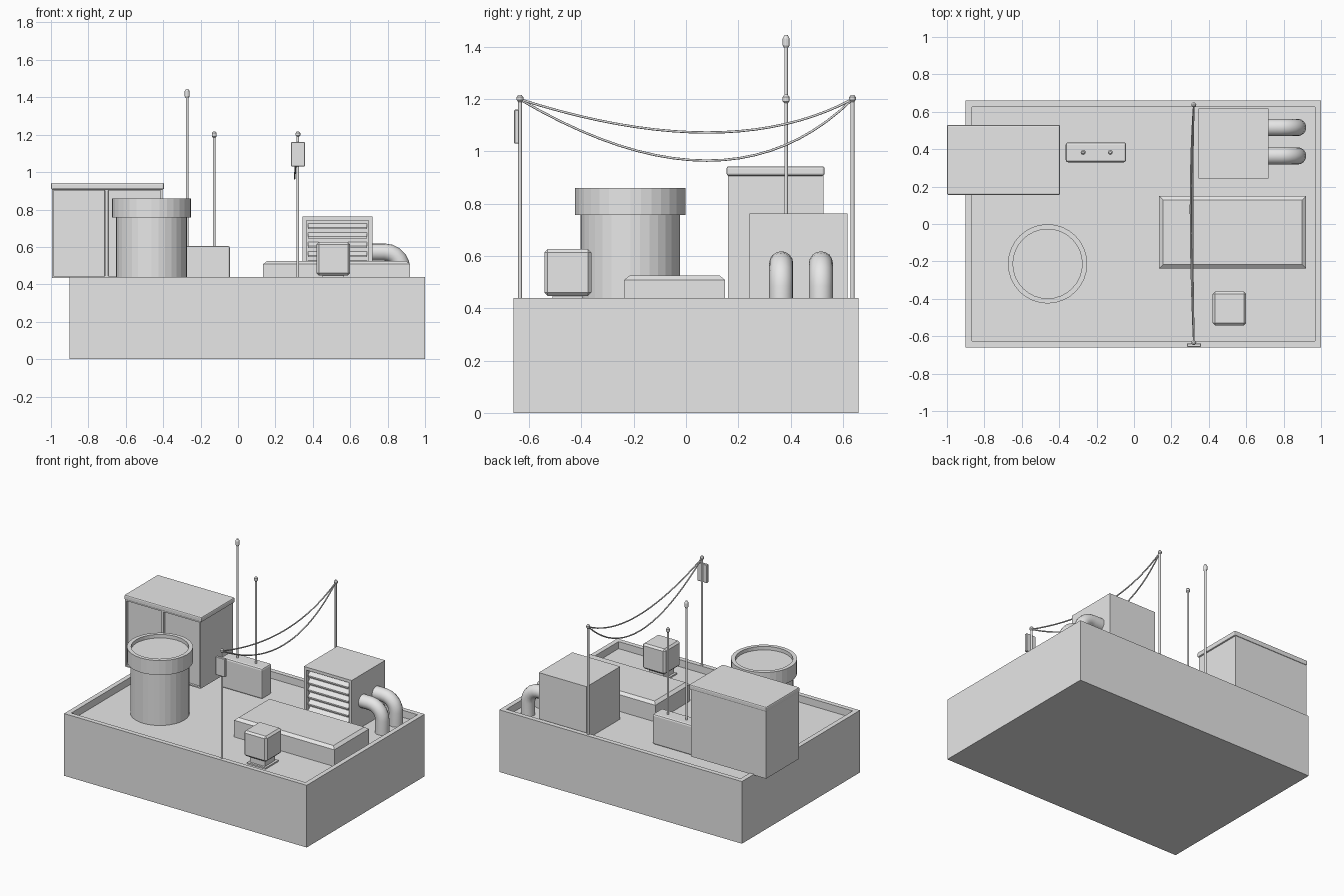
import bpy, bmesh, math
from mathutils import Vector

if "Cube" in bpy.data.objects:
    bpy.data.objects.remove(bpy.data.objects["Cube"])

grey = bpy.data.materials.new("plain grey")
grey.diffuse_color = (0.8, 0.8, 0.8, 1)
grey.use_nodes = True
grey.node_tree.nodes["Principled BSDF"].inputs["Base Color"].default_value = grey.diffuse_color
FLOOR = 0.39


def finish(name, bm):
    me = bpy.data.meshes.new(name)
    bmesh.ops.recalc_face_normals(bm, faces=bm.faces)
    bm.to_mesh(me)
    bm.free()
    ob = bpy.data.objects.new(name, me)
    me.materials.append(grey)
    bpy.context.collection.objects.link(ob)
    return ob


def box_bm(x0, x1, y0, y1, z0, z1, bevel=0, segments=1):
    bm = bmesh.new()
    bmesh.ops.create_cube(bm, size=1)
    for v in bm.verts:
        v.co = ((x0 + x1) / 2 + v.co.x * (x1 - x0),
                (y0 + y1) / 2 + v.co.y * (y1 - y0),
                (z0 + z1) / 2 + v.co.z * (z1 - z0))
    if bevel:
        bmesh.ops.bevel(bm, geom=bm.edges[:], offset=bevel,
                        segments=segments, profile=0.5, affect='EDGES')
    return bm


def box(name, *dims, **kw):
    return finish(name, box_bm(*dims, **kw))


def face_towards(bm, direction):
    bm.normal_update()
    return max(bm.faces, key=lambda f: f.normal.dot(Vector(direction)) + 0.01 * f.calc_area())


def lathe(name, x, y, profile, sides):
    """Spin (radius, z) points round a vertical axis; open ends are capped."""
    bm = bmesh.new()
    rings = [[bm.verts.new((x + r * math.cos(2 * math.pi * i / sides),
                            y + r * math.sin(2 * math.pi * i / sides), z))
              for i in range(sides)] for r, z in profile]
    for a, b in zip(rings, rings[1:]):
        for i in range(sides):
            j = (i + 1) % sides
            bm.faces.new((a[i], a[j], b[j], b[i]))
    bm.faces.new(rings[0])
    bm.faces.new(rings[-1])
    return finish(name, bm)


def tube(name, points, radius, sides):
    """Sweep a round section along a path using a bevelled curve turned to mesh."""
    cu = bpy.data.curves.new(name, 'CURVE')
    cu.dimensions = '3D'
    cu.bevel_depth = radius
    cu.bevel_resolution = sides // 2 - 2
    cu.use_fill_caps = True
    sp = cu.splines.new('POLY')
    sp.points.add(len(points) - 1)
    for p, co in zip(sp.points, points):
        p.co = (*co, 1)
    cu.materials.append(grey)
    ob = bpy.data.objects.new(name, cu)
    bpy.context.collection.objects.link(ob)
    bpy.ops.object.select_all(action='DESELECT')
    ob.select_set(True)
    bpy.context.view_layer.objects.active = ob
    bpy.ops.object.convert(target='MESH')
    return bpy.context.object


# roof block with parapet around a sunken floor
bm = box_bm(-0.9, 1.0, -0.66, 0.66, 0, 0.44)
top = face_towards(bm, (0, 0, 1))
bmesh.ops.inset_region(bm, faces=[top], thickness=0.047)
ext = bmesh.ops.extrude_discrete_faces(bm, faces=[top])["faces"]
bmesh.ops.translate(bm, verts=ext[0].verts[:], vec=(0, 0, FLOOR - 0.44))
finish("roof_block", bm)

# shed: body cut in two bays, each with a recessed door panel, and a lid
bm = box_bm(-0.995, -0.405, 0.16, 0.525, 0.434, 0.91)
bmesh.ops.bisect_plane(bm, geom=bm.verts[:] + bm.edges[:] + bm.faces[:],
                       plane_co=(-0.703, 0, 0), plane_no=(1, 0, 0))
bm.normal_update()
doors = [f for f in bm.faces if f.normal.y < -0.9]
bmesh.ops.inset_individual(bm, faces=doors, thickness=0.013)
bmesh.ops.inset_individual(bm, faces=doors, thickness=0.0005, depth=-0.015)
finish("shed_body", bm)
box("shed_lid", -1.0, -0.395, 0.155, 0.53, 0.907, 0.943, bevel=0.008, segments=2)

# water tank with a wider rim and sunken top
lathe("water_tank", -0.462, -0.213,
      [(0.19, FLOOR), (0.19, 0.757), (0.212, 0.757), (0.212, 0.86),
       (0.185, 0.86), (0.185, 0.835)], 32)

# antenna cabinet with two whip antennas
box("antenna_cabinet", -0.365, -0.042, 0.33, 0.437, FLOOR, 0.605, bevel=0.012, segments=2)
for name, x, z, cap in (("tall_antenna", -0.272, 1.445, 0.05),
                        ("short_antenna", -0.127, 1.217, 0.032)):
    lathe(name, x, 0.383,
          [(0.007, 0.59), (0.007, z - cap), (0.013, z - cap * 0.8),
           (0.013, z - cap * 0.25), (0.006, z)], 12)

# air conditioner with louvred front
bm = box_bm(0.345, 0.72, 0.243, 0.618, FLOOR, 0.762)
front = face_towards(bm, (0, -1, 0))
bmesh.ops.inset_region(bm, faces=[front], thickness=0.03)
bmesh.ops.inset_region(bm, faces=[front], thickness=0.0005, depth=-0.03)
finish("air_conditioner", bm)
for i in range(6):
    z = 0.727 - i * 0.05
    bm = box_bm(0.374, 0.691, 0.246, 0.274, z - 0.032, z - 0.022)
    for v in bm.verts:
        if v.co.y > 0.26:
            v.co.z += 0.022
    finish(f"louvre_{i + 1}", bm)

# two elbow ducts leaving the side of the air conditioner
for i, y in enumerate((0.364, 0.516)):
    bend = [(0.785 + 0.09 * math.sin(a), y, 0.482 + 0.09 * math.cos(a))
            for a in (math.radians(d) for d in range(0, 91, 18))]
    tube(f"elbow_duct_{i + 1}", [(0.70, y, 0.572)] + bend + [(0.875, y, FLOOR)], 0.046, 16)

# low platform with chamfered top
bm = box_bm(0.135, 0.92, -0.237, 0.15, FLOOR, 0.508)
top = face_towards(bm, (0, 0, 1))
bmesh.ops.inset_region(bm, faces=[top], thickness=0.03, depth=0.017)
finish("low_platform", bm)

# small roof vent on a neck and foot plate
box("vent_foot", 0.437, 0.583, -0.525, -0.38, FLOOR, 0.40)
box("vent_neck", 0.452, 0.568, -0.51, -0.395, 0.395, 0.46)
box("vent_cap", 0.42, 0.60, -0.542, -0.362, 0.447, 0.627, bevel=0.013)

# two line poles with knobs, and a small junction box
for name, y in (("front_pole", -0.635), ("back_pole", 0.637)):
    lathe(name, 0.32, y,
          [(0.007, 0.43), (0.007, 1.19), (0.013, 1.197), (0.013, 1.208), (0.006, 1.216)], 12)
box("junction_box", 0.283, 0.358, -0.657, -0.638, 1.03, 1.16, bevel=0.003)

# sagging cables strung between the poles
ends = Vector((0.32, -0.637, 1.2)), Vector((0.32, 0.637, 1.2))
for name, mid in (("upper_cable", (0.305, 0.16, 0.945)), ("lower_cable", (0.285, 0.16, 0.73))):
    mid = Vector(mid)
    pts = [ends[0] * (1 - t) ** 2 + mid * 2 * t * (1 - t) + ends[1] * t * t
           for t in (k / 20 for k in range(21))]
    tube(name, pts, 0.0045, 8)
